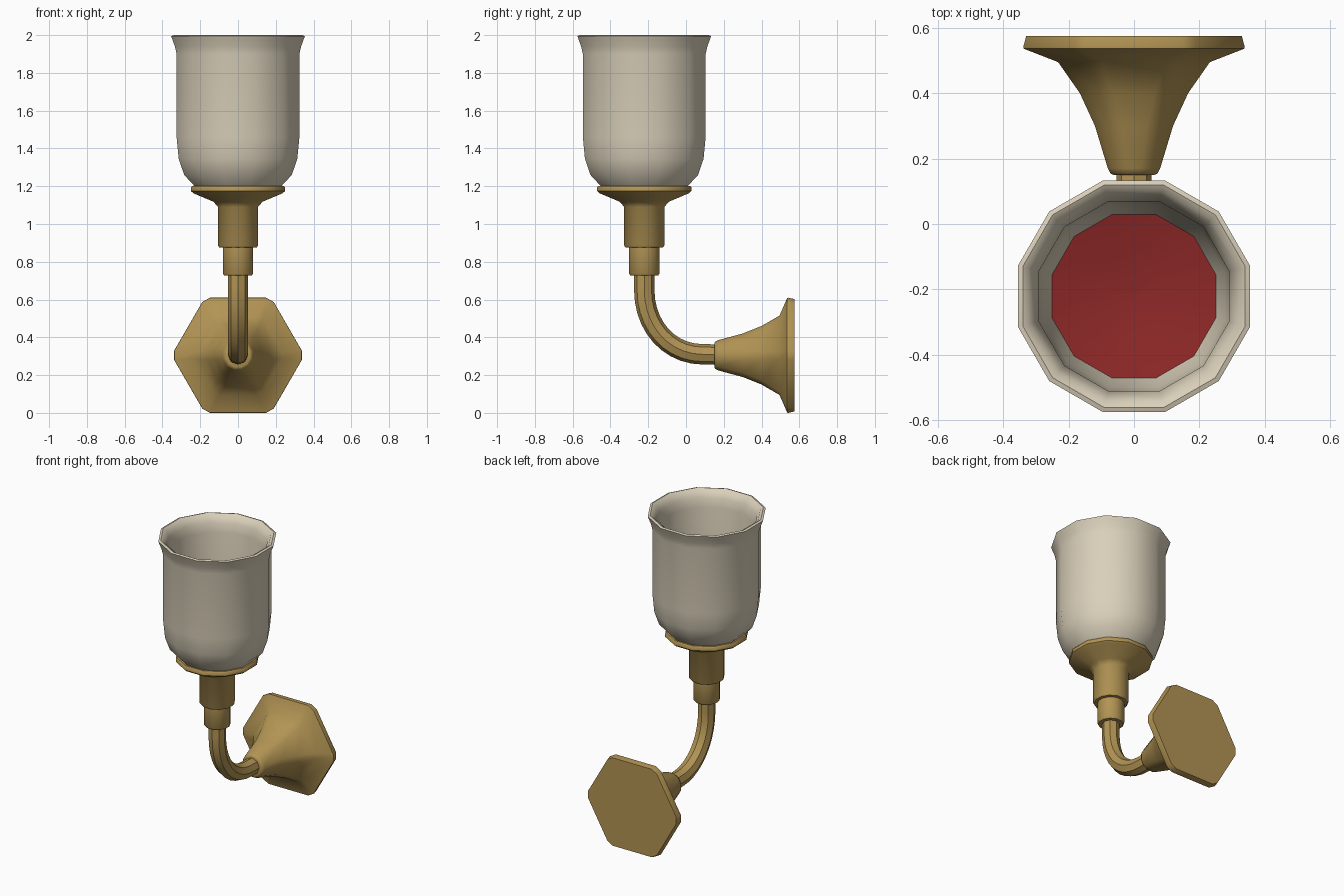
import bpy, bmesh, math
from mathutils import Vector

if "Cube" in bpy.data.objects:
    bpy.data.objects.remove(bpy.data.objects["Cube"])

CY = -0.221      # lamp axis in y
PZ = 0.305       # wall plate axis in z


def material(name, rgb):
    m = bpy.data.materials.new(name)
    m.diffuse_color = (*rgb, 1)
    m.use_nodes = True
    m.node_tree.nodes["Principled BSDF"].inputs["Base Color"].default_value = m.diffuse_color
    return m


brass = material("brass", (0.445, 0.296, 0.088))
cream = material("cream_glass", (0.70, 0.63, 0.49))
red = material("dark_red", (0.27, 0.021, 0.021))


def ring(apothem, spread):
    """Six corners, each cut in two: spread 15 is a regular 12-gon, 0 a hexagon."""
    rad = apothem / math.cos(math.radians(30 - spread))
    angs = [math.radians(60 * k + s * spread) for k in range(6) for s in (-1, 1)]
    return [(rad * math.cos(a), rad * math.sin(a)) for a in angs]


def loft(name, profile, place, mats, second_from=None):
    """Stack rings of (apothem, height, spread); later bands may use material 1."""
    bm = bmesh.new()
    rings = []
    for a, h, s in profile:
        rings.append([bm.verts.new(place(u, v, h)) for u, v in ring(a, s)])
    for i in range(len(rings) - 1):
        for j in range(12):
            k = (j + 1) % 12
            f = bm.faces.new((rings[i][j], rings[i][k], rings[i + 1][k], rings[i + 1][j]))
            if second_from is not None and i >= second_from:
                f.material_index = 1
    bm.faces.new(rings[0][::-1])
    cap = bm.faces.new(rings[-1])
    cap.material_index = 0 if second_from is None else 1
    bmesh.ops.recalc_face_normals(bm, faces=bm.faces)
    me = bpy.data.meshes.new(name)
    bm.to_mesh(me)
    bm.free()
    for m in mats:
        me.materials.append(m)
    ob = bpy.data.objects.new(name, me)
    bpy.context.collection.objects.link(ob)
    smooth(ob)
    return ob


def smooth(ob):
    bpy.ops.object.select_all(action='DESELECT')
    ob.select_set(True)
    bpy.context.view_layer.objects.active = ob
    bpy.ops.object.shade_smooth_by_angle(angle=math.radians(42))


def upright(u, v, h):
    return Vector((u, CY + v, h))


def outward(u, v, h):
    return Vector((u, h, PZ + v))


def round_profile(points):
    return [(a, h, 15) for a, h in points]


# glass shade: outside, flared lip, inside wall, then a shallow red floor
shade = [(0.225, 1.195), (0.285, 1.26), (0.314, 1.345), (0.325, 1.46), (0.325, 1.90),
         (0.334, 1.94), (0.347, 1.975), (0.354, 1.995), (0.340, 2.0), (0.322, 1.99),
         (0.302, 1.95), (0.290, 1.89), (0.288, 1.46), (0.278, 1.35), (0.250, 1.25),
         (0.13, 1.222), (0.005, 1.21)]
loft("glass_shade", round_profile(shade), upright, [cream, red], 14)

# brass holder with flared dish and stepped socket
holder = [(0.074, 0.728), (0.080, 0.737), (0.080, 0.875), (0.099, 0.876), (0.106, 0.886),
          (0.106, 1.09), (0.130, 1.118), (0.235, 1.162), (0.249, 1.174), (0.249, 1.195),
          (0.243, 1.202)]
loft("shade_holder", round_profile(holder), upright, [brass])

# hexagonal wall plate that narrows to a round neck
plate = [(0.062, 0.150, 15), (0.072, 0.154, 15), (0.080, 0.170, 15), (0.115, 0.300, 11),
         (0.155, 0.400, 8), (0.210, 0.495, 4.5), (0.304, 0.536, 4), (0.305, 0.541, 4),
         (0.297, 0.575, 4)]
loft("wall_plate", plate, outward, [brass])

# curved arm joining the plate and the holder
cu = bpy.data.curves.new("arm", 'CURVE')
cu.dimensions = '3D'
cu.bevel_depth = 0.054
cu.bevel_resolution = 2
cu.resolution_u = 10
sp = cu.splines.new('BEZIER')
path = [((0, CY, 0.76), (0, 0, -0.02)), ((0, CY, 0.65), (0, 0, -0.19)),
        ((0, 0.09, 0.31), (0, 0.03, 0)), ((0, 0.19, 0.308), (0, 0.02, 0))]
back = [0.02, 0.03, 0.18, 0.02]
sp.bezier_points.add(len(path) - 1)
for p, (co, d), b in zip(sp.bezier_points, path, back):
    p.handle_left_type = p.handle_right_type = 'FREE'
    p.co = co
    p.handle_right = Vector(co) + Vector(d)
    p.handle_left = Vector(co) - Vector(d).normalized() * b
cu.use_fill_caps = True
cu.materials.append(brass)
arm = bpy.data.objects.new("arm", cu)
bpy.context.collection.objects.link(arm)
bpy.ops.object.select_all(action='DESELECT')
arm.select_set(True)
bpy.context.view_layer.objects.active = arm
bpy.ops.object.convert(target='MESH')
smooth(bpy.context.view_layer.objects.active)
